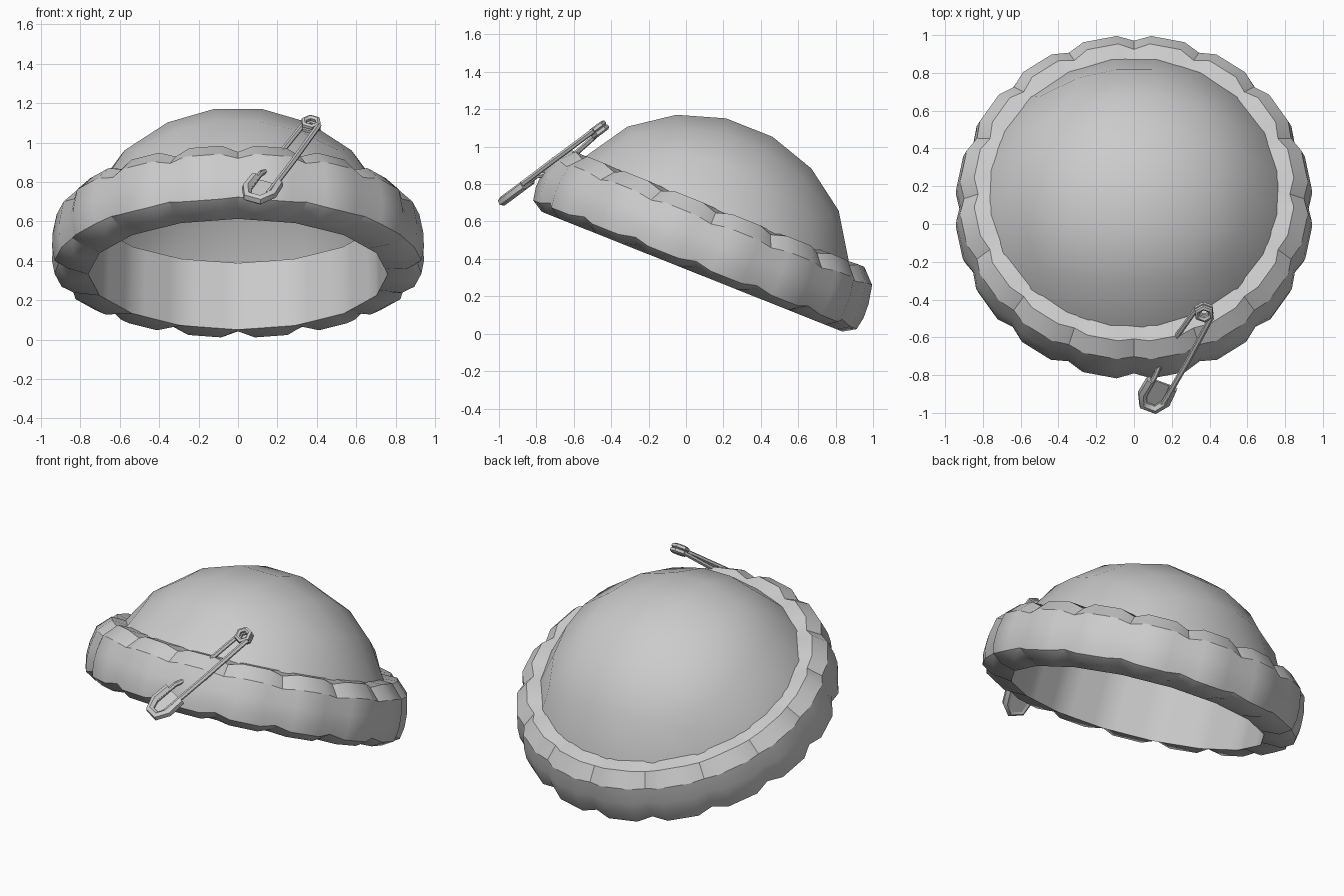
import bpy, bmesh, math
from mathutils import Vector, Matrix

if "Cube" in bpy.data.objects:
    bpy.data.objects.remove(bpy.data.objects["Cube"])

TILT = math.atan2(0.37, 0.929)
HAT = Matrix.Translation((0, 0.04, 0.35)) @ Matrix.Rotation(-TILT, 4, 'X')

grey = bpy.data.materials.new("soft grey")
grey.diffuse_color = (0.6, 0.6, 0.6, 1)
grey.use_nodes = True
grey.node_tree.nodes["Principled BSDF"].inputs["Base Color"].default_value = grey.diffuse_color


def finish(obj, angle=30):
    obj.data.materials.clear()
    obj.data.materials.append(grey)
    bpy.ops.object.select_all(action='DESELECT')
    obj.select_set(True)
    bpy.context.view_layer.objects.active = obj
    bpy.ops.object.shade_smooth_by_angle(angle=math.radians(angle))


def from_bmesh(name, bm, matrix):
    bmesh.ops.recalc_face_normals(bm, faces=bm.faces)
    bm.transform(matrix)
    mesh = bpy.data.meshes.new(name)
    bm.to_mesh(mesh)
    bm.free()
    obj = bpy.data.objects.new(name, mesh)
    bpy.context.collection.objects.link(obj)
    finish(obj)
    return obj


# Dome: upper part of a five-by-five cube sphere
R, RIM_R, RIM_Z = 0.865, 0.775, 0.33
bm = bmesh.new()
bmesh.ops.create_cube(bm, size=2)
bmesh.ops.subdivide_edges(bm, edges=bm.edges[:], cuts=4, use_grid_fill=True)
bmesh.ops.delete(bm, geom=[v for v in bm.verts if v.co.z < 0.5], context='VERTS')
for v in bm.verts:
    rim = v.co.z < 0.9
    p = Vector([math.tan(c * math.pi / 4) for c in v.co]).normalized()
    if rim:
        flat = Vector((p.x, p.y, 0)).normalized() * RIM_R
        v.co = (flat.x, flat.y, RIM_Z)
    else:
        v.co = p * R + Vector((0, 0, -0.035))
from_bmesh("dome", bm, HAT)

# Brim: rolled ring of sixteen padded lobes around a plain inner wall
LOBES = 16
outer = [(0.87, -0.02), (0.935, 0.02), (0.948, 0.09), (0.945, 0.17),
         (0.925, 0.27), (0.85, 0.345)]
inner = [(0.75, 0.34), (0.76, -0.02)]
bm = bmesh.new()
rings = []
for i in range(LOBES):
    for f in (0.0, 0.25, 0.75):
        a = (i + f) * math.tau / LOBES + math.pi / 2
        ring = []
        for r, z in outer:
            if f == 0:      # crease between two lobes
                r -= 0.025
                z += 0.025 * (0.16 - z) / 0.18
            ring.append((r, z))
        half = math.pi / LOBES
        chord = math.cos(half) / math.cos((f - 0.5) * 2 * half)
        ring += [(r * chord, z) for r, z in inner]
        rings.append([bm.verts.new((r * math.cos(a), r * math.sin(a), z)) for r, z in ring])
n = len(rings[0])
for i, ring in enumerate(rings):
    nxt = rings[(i + 1) % len(rings)]
    for j in range(n):
        k = (j + 1) % n
        bm.faces.new((ring[j], nxt[j], nxt[k], ring[k]))
from_bmesh("brim", bm, HAT)

# Pin frame: across, along and normal axes lying on the front of the brim
E1, E2 = Vector((1, 0, 0)), Vector((0, 0.80, 0.595)).normalized()
along = (E1 * 0.42 + E2 * 0.907).normalized()
across = (E1 * 0.907 - E2 * 0.42).normalized()
normal = across.cross(along)
PIN = Matrix((across, along, normal)).transposed().to_4x4()
PIN.translation = (0.23, -0.71, 0.91)


def wire(name, points, radius, cyclic=False):
    cu = bpy.data.curves.new(name, 'CURVE')
    cu.dimensions = '3D'
    cu.bevel_depth = radius
    cu.bevel_resolution = 1
    cu.use_fill_caps = True
    sp = cu.splines.new('POLY')
    sp.points.add(len(points) - 1)
    for p, co in zip(sp.points, points):
        p.co = (*(PIN @ Vector(co)), 1)
    sp.use_cyclic_u = cyclic
    obj = bpy.data.objects.new(name, cu)
    bpy.context.collection.objects.link(obj)
    bpy.ops.object.select_all(action='DESELECT')
    obj.select_set(True)
    bpy.context.view_layer.objects.active = obj
    bpy.ops.object.convert(target='MESH')
    finish(bpy.context.object, 50)


# Pin arms: a straight one and one that dips through the fabric
wire("pin_outer_arm", [(0.055, -0.30, 0.01), (0.055, 0.0, 0.012), (0.046, 0.33, 0.012)], 0.015)
wire("pin_needle", [(-0.055, -0.30, 0), (-0.057, -0.15, 0), (-0.058, -0.02, -0.06),
                    (-0.055, 0.10, -0.03), (-0.042, 0.33, -0.012)], 0.014)

# Pin coil: two stacked six-sided rings
for side, h in (("upper", 0.013), ("lower", -0.013)):
    wire("pin_coil_" + side,
         [(0.04 * math.cos(k * math.tau / 6), 0.335 + 0.04 * math.sin(k * math.tau / 6), h)
          for k in range(6)], 0.016, True)

# Pin clasp: rounded rim with a backing plate
rim = [(-0.068, -0.19), (-0.07, -0.29), (-0.035, -0.355),
       (0.035, -0.355), (0.07, -0.29), (0.062, -0.19)]
wire("pin_clasp_rim", [(x, y, 0) for x, y in rim], 0.026)
bm = bmesh.new()
base = bm.faces.new([bm.verts.new((x, y, -0.02)) for x, y in rim])
top = bmesh.ops.extrude_face_region(bm, geom=[base])["geom"]
bmesh.ops.translate(bm, verts=[g for g in top if isinstance(g, bmesh.types.BMVert)], vec=(0, 0, 0.012))
from_bmesh("pin_clasp_plate", bm, PIN)
